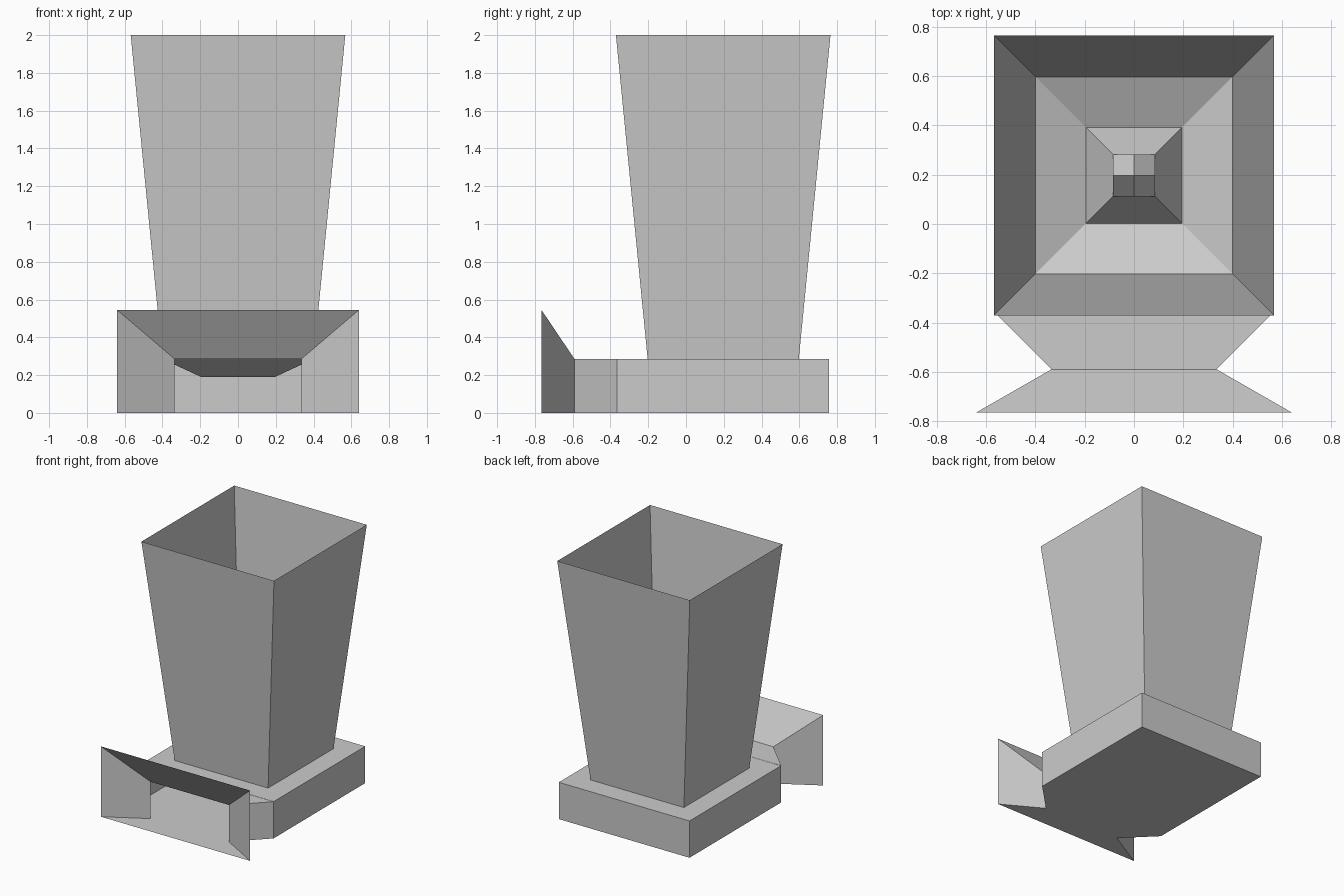
import bpy
import bmesh

default = bpy.data.objects.get("Cube")
if default:
    bpy.data.objects.remove(default)

grey = bpy.data.materials.new("plain_grey")
grey.use_nodes = True
colour = (0.6, 0.6, 0.6, 1)
grey.diffuse_color = colour
grey.node_tree.nodes["Principled BSDF"].inputs["Base Color"].default_value = colour

CY = 0.197               # centre of the hopper and the base in depth
TOP = 0.285              # height of the base
FRONT, THROAT, SHOULDER = -0.765, -0.59, -0.365
WIDE, NARROW, BODY = 0.64, 0.335, 0.56


def make(name, faces):
    """Sheet object from a list of faces given as point lists."""
    bm = bmesh.new()
    for points in faces:
        bm.faces.new([bm.verts.new(p) for p in points])
    bmesh.ops.remove_doubles(bm, verts=bm.verts, dist=0.0005)
    bmesh.ops.recalc_face_normals(bm, faces=bm.faces)
    mesh = bpy.data.meshes.new(name)
    bm.to_mesh(mesh)
    bm.free()
    mesh.materials.append(grey)
    obj = bpy.data.objects.new(name, mesh)
    bpy.context.collection.objects.link(obj)
    return obj


def square(half, z):
    return [(-half, CY - half, z), (half, CY - half, z),
            (half, CY + half, z), (-half, CY + half, z)]


def rings(*sections):
    """Quads joining consecutive square sections (half width, height)."""
    faces = []
    for a, b in zip(sections, sections[1:]):
        low, high = square(*a), square(*b)
        for i in range(4):
            j = (i + 1) % 4
            faces.append([low[i], low[j], high[j], high[i]])
    return faces


def trapezoid(w0, y0, z0, w1, y1, z1):
    return [(-w0, y0, z0), (w0, y0, z0), (w1, y1, z1), (-w1, y1, z1)]


def wall(side, x0, y0, z0, x1, y1, z1):
    """Upright side panel standing on the ground."""
    return [(side * x0, y0, 0), (side * x1, y1, 0),
            (side * x1, y1, z1), (side * x0, y0, z0)]


# Open tapered hopper
make("hopper", rings((0.4, TOP), (0.568, 2)))

# Shallow tray under the hopper with a raised centre
make("hopper_tray", rings((0.4, TOP), (0.195, 0.19), (0.085, 0.37)))

# Four-part peak on the raised centre
peak = []
r = 0.085
for sx in (-1, 1):
    for sy in (-1, 1):
        peak.append([(0, CY, 0.57), (sx * r, CY, 0.47),
                     (sx * r, CY + sy * r, 0.37), (0, CY + sy * r, 0.47)])
make("centre_peak", peak)

# Hollow base: floor, rim around the hopper, back, sides and neck
back = CY + BODY
base = [trapezoid(BODY, SHOULDER, 0, BODY, back, 0),
        trapezoid(BODY, back, 0, BODY, back, TOP),
        trapezoid(NARROW, THROAT, 0, BODY, SHOULDER, 0),
        trapezoid(NARROW, THROAT, TOP, BODY, SHOULDER, TOP)]
base += rings((BODY, TOP), (0.4, TOP))
for side in (-1, 1):
    base.append(wall(side, BODY, SHOULDER, TOP, BODY, back, TOP))
    base.append(wall(side, NARROW, THROAT, TOP, BODY, SHOULDER, TOP))
make("base", base)

# Flared front mouth: floor, raised hood and splayed cheeks
mouth = [trapezoid(WIDE, FRONT, 0, NARROW, THROAT, 0),
         trapezoid(WIDE, FRONT, 0.545, NARROW, THROAT, TOP)]
for side in (-1, 1):
    mouth.append(wall(side, WIDE, FRONT, 0.545, NARROW, THROAT, TOP))
make("front_mouth", mouth)
